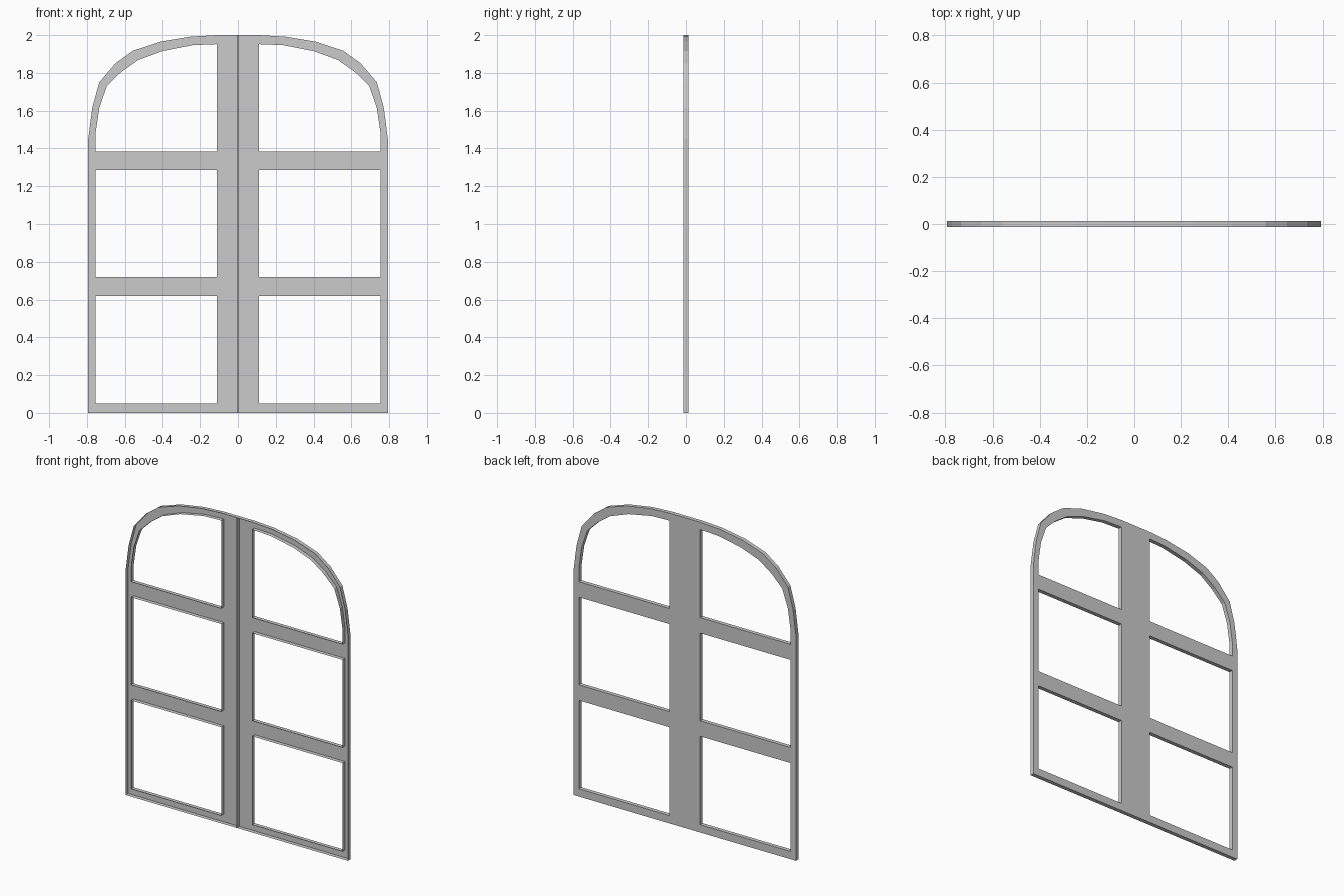
import bpy, bmesh

cube = bpy.data.objects.get("Cube")
if cube:
    bpy.data.objects.remove(cube, do_unlink=True)

HALF_DEPTH = 0.013
BAR = 0.11      # half width of the centre post
SIDE = 0.755    # inner edge of the side rail

grey = bpy.data.materials.new("light_grey")
grey.use_nodes = True
colour = (0.6, 0.6, 0.6, 1)
grey.diffuse_color = colour
grey.node_tree.nodes["Principled BSDF"].inputs["Base Color"].default_value = colour

# Outline of one half and its three openings, as (x, z)
outer = [(0, 0), (0.793, 0), (0.793, 1.45), (0.772, 1.614), (0.735, 1.75),
         (0.65, 1.85), (0.558, 1.917), (0.413, 1.965), (0.25, 1.992),
         (0.11, 2), (0, 2)]
arch = [(BAR, 1.385), (SIDE, 1.385), (SIDE, 1.476), (0.735, 1.614),
        (0.695, 1.73), (0.62, 1.804), (0.53, 1.868), (0.402, 1.915),
        (0.238, 1.947), (BAR, 1.952)]


def opening(low, high):
    return [(BAR, low), (SIDE, low), (SIDE, high), (BAR, high)]


def finish(bm, name):
    mesh = bpy.data.meshes.new(name)
    bm.to_mesh(mesh)
    bm.free()
    mesh.materials.append(grey)
    obj = bpy.data.objects.new(name, mesh)
    bpy.context.collection.objects.link(obj)
    return obj


# Flat back sheet with openings
bm = bmesh.new()
for loop in (outer, opening(0.05, 0.62), opening(0.72, 1.285), arch):
    verts = [bm.verts.new((x, HALF_DEPTH, z)) for x, z in loop]
    for a, b in zip(verts, verts[1:] + verts[:1]):
        bm.edges.new((a, b))
bmesh.ops.triangle_fill(bm, edges=bm.edges[:], use_beauty=True, normal=(0, 1, 0))
bmesh.ops.dissolve_limit(bm, angle_limit=0.01, verts=[], edges=[e for e in bm.edges if not e.is_boundary])

# Thin rims run forward from every edge except the shared centre line
rim = [e for e in bm.edges if e.is_boundary and any(v.co.x > 0 for v in e.verts)]
new = bmesh.ops.extrude_edge_only(bm, edges=rim)["geom"]
bmesh.ops.translate(bm, verts=[g for g in new if isinstance(g, bmesh.types.BMVert)],
                    vec=(0, -2 * HALF_DEPTH, 0))
bmesh.ops.recalc_face_normals(bm, faces=bm.faces[:])
if sum(f.normal.y for f in bm.faces) < 0:
    bmesh.ops.reverse_faces(bm, faces=bm.faces[:])
frame = finish(bm, "window_frame")
mirror = frame.modifiers.new("mirror", 'MIRROR')
mirror.use_axis[0] = True

# Meeting edge of the two leaves
bm = bmesh.new()
bmesh.ops.create_cube(bm, size=1)
for v in bm.verts:
    v.co.x *= 0.004
    v.co.y *= 2 * HALF_DEPTH
    v.co.z = v.co.z * 2 + 1
finish(bm, "centre_rib")
